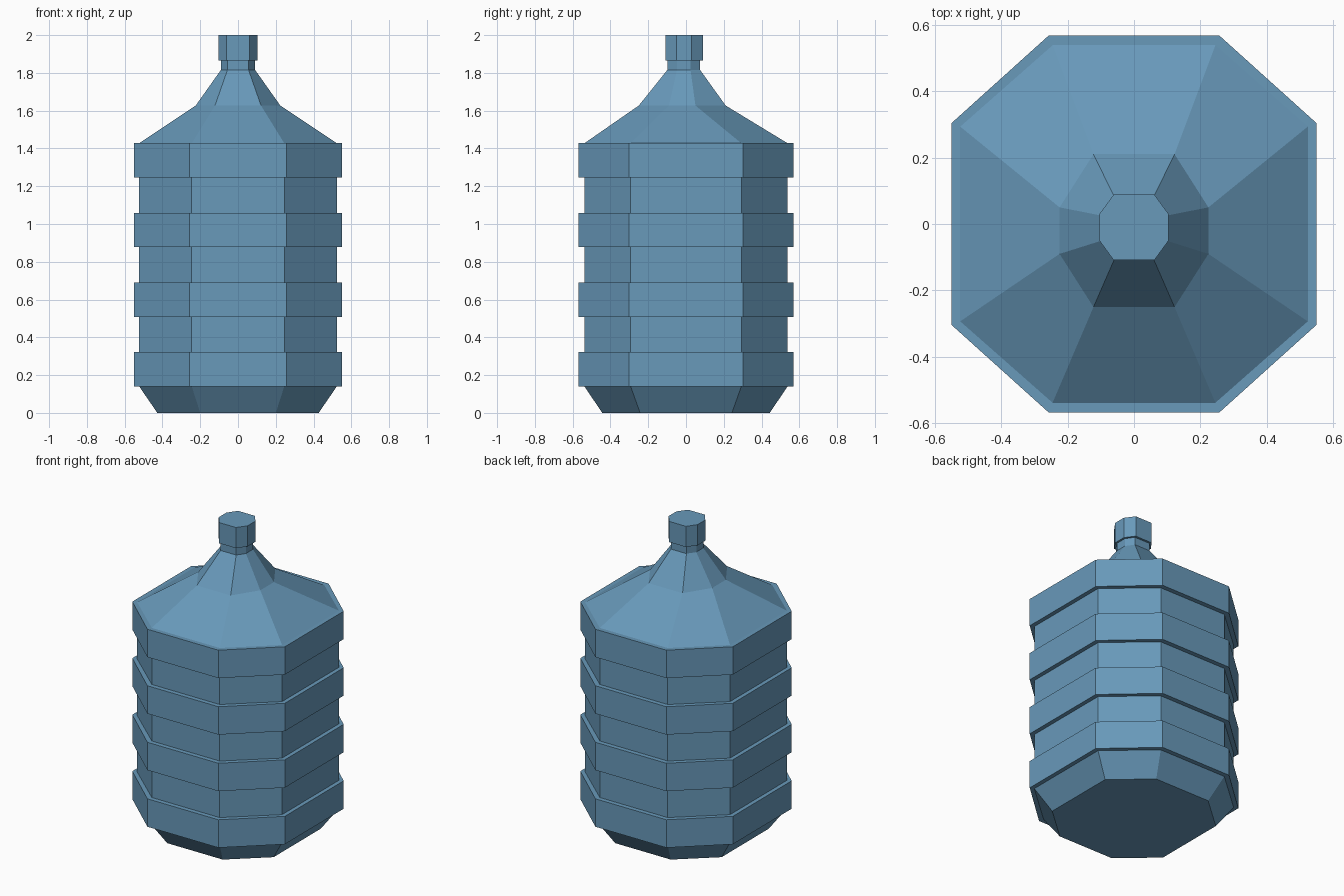
import bpy
import bmesh

if "Cube" in bpy.data.objects:
    bpy.data.objects.remove(bpy.data.objects["Cube"])

blue = bpy.data.materials.new("bottle blue")
blue.diffuse_color = (0.138, 0.319, 0.491, 1.0)
blue.use_nodes = True
blue.node_tree.nodes["Principled BSDF"].inputs["Base Color"].default_value = blue.diffuse_color


def loft(name, rings):
    """Closed solid through octagons: (z, half x, half y, corner x, corner y, centre y)."""
    bm = bmesh.new()
    loops = []
    for z, hx, hy, cx, cy, oy in rings:
        pts = [(cx, -hy), (hx, -cy), (hx, cy), (cx, hy),
               (-cx, hy), (-hx, cy), (-hx, -cy), (-cx, -hy)]
        loops.append([bm.verts.new((x, y + oy, z)) for x, y in pts])
    for a, b in zip(loops, loops[1:]):
        for i in range(8):
            j = (i + 1) % 8
            bm.faces.new((a[i], a[j], b[j], b[i]))
    bm.faces.new(loops[0][::-1])
    bm.faces.new(loops[-1])
    bmesh.ops.recalc_face_normals(bm, faces=bm.faces)
    mesh = bpy.data.meshes.new(name)
    bm.to_mesh(mesh)
    bm.free()
    mesh.materials.append(blue)
    obj = bpy.data.objects.new(name, mesh)
    bpy.context.collection.objects.link(obj)
    return obj


# Cross-sections shared by the ribbed wall
wall = (0.523, 0.538, 0.245, 0.293, 0.0)
rib = (0.55, 0.568, 0.256, 0.303, 0.0)

# Chamfered base
rings = [(0.0, 0.427, 0.443, 0.2, 0.243, 0.0)]

# Four raised ribs with recessed wall between them
for i in range(4):
    z = 0.14 + 0.3685 * i
    rings += [(z, *wall), (z, *rib), (z + 0.182, *rib), (z + 0.182, *wall)]

# Shoulder and narrow neck, set slightly forward
rings += [
    (1.627, 0.224, 0.23, 0.122, 0.07, -0.02),
    (1.815, 0.091, 0.087, 0.056, 0.036, -0.012),
    (1.88, 0.091, 0.087, 0.056, 0.036, -0.012),
]
loft("bottle_body", rings)

# Cap
cap = (0.104, 0.099, 0.061, 0.04, -0.01)
loft("cap", [(1.865, *cap), (2.0, *cap)])
